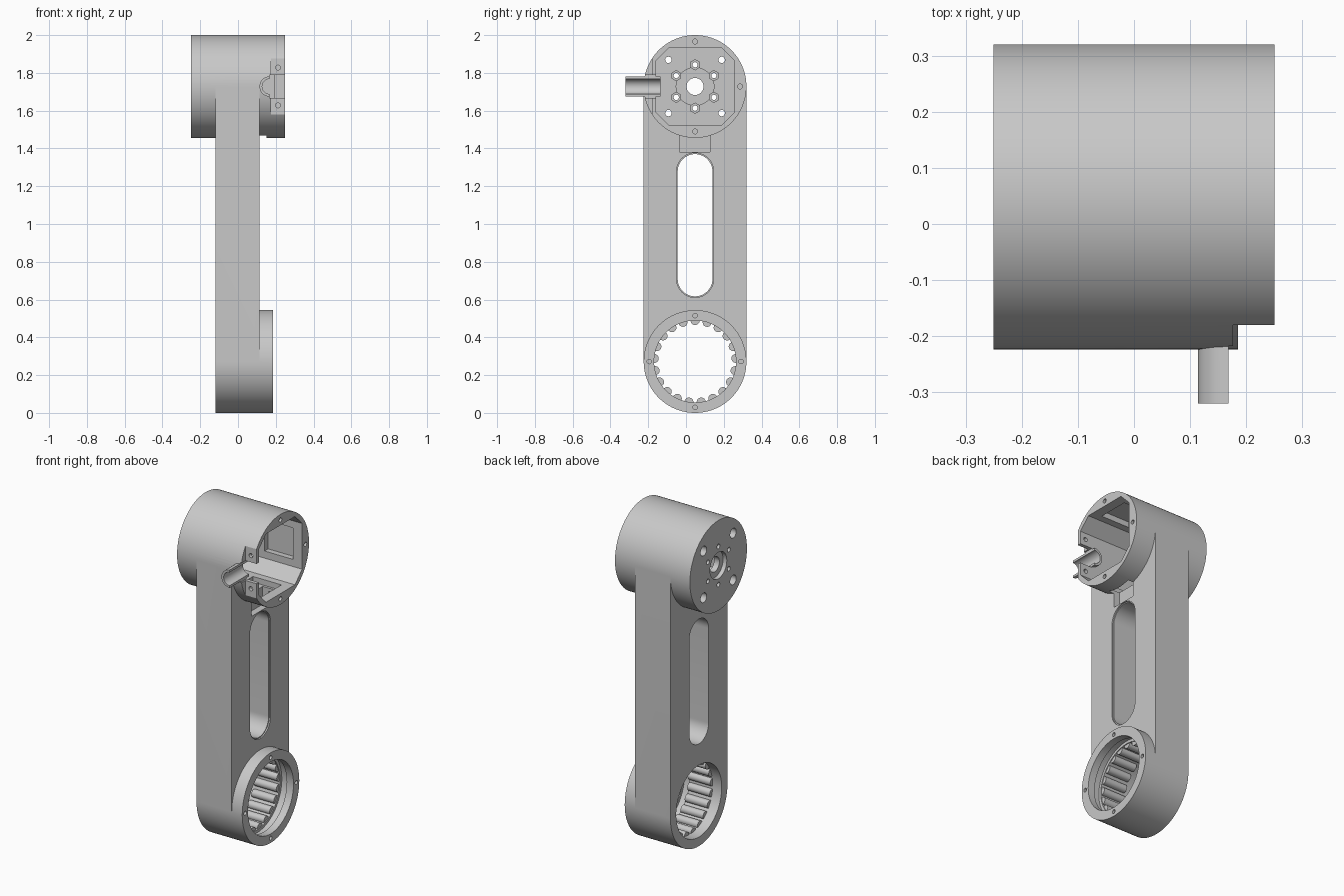
import bpy, bmesh, math
from mathutils import Vector

if "Cube" in bpy.data.objects:
    bpy.data.objects.remove(bpy.data.objects["Cube"])

CY, R = 0.048, 0.272          # centre line and outer radius
ZT, ZB = 1.728, 0.272         # upper and lower joint heights
gray = bpy.data.materials.new("light_gray")
gray.diffuse_color = (0.58, 0.58, 0.58, 1)
gray.use_nodes = True
gray.node_tree.nodes["Principled BSDF"].inputs["Base Color"].default_value = gray.diffuse_color


def circle(a, b, r, n=32, start=0.0, sweep=2 * math.pi):
    m = n if sweep > 6.28 else n + 1
    return [(a + r * math.cos(start + sweep * i / n),
             b + r * math.sin(start + sweep * i / n)) for i in range(m)]


def add_prism(bm, pts, lo, hi, axis):
    """Extrude a profile along x (points are y, z) or y (points are x, z)."""
    place = (lambda p, t: (t, p[0], p[1])) if axis == "x" else (lambda p, t: (p[0], t, p[1]))
    f = bm.faces.new([bm.verts.new(place(p, lo)) for p in pts])
    ext = bmesh.ops.extrude_face_region(bm, geom=[f])
    d = Vector((hi - lo, 0, 0)) if axis == "x" else Vector((0, hi - lo, 0))
    bmesh.ops.translate(bm, vec=d, verts=[v for v in ext["geom"] if isinstance(v, bmesh.types.BMVert)])


def make(name, prisms):
    bm = bmesh.new()
    for pts, lo, hi, axis in prisms:
        add_prism(bm, pts, lo, hi, axis)
    bmesh.ops.recalc_face_normals(bm, faces=bm.faces)
    me = bpy.data.meshes.new(name)
    bm.to_mesh(me)
    bm.free()
    me.materials.append(gray)
    ob = bpy.data.objects.new(name, me)
    bpy.context.collection.objects.link(ob)
    return ob


def boolean(ob, op, pts, lo, hi, axis="x"):
    tool = make("helper", [(pts, lo, hi, axis)])
    tool.hide_render = True
    mod = ob.modifiers.new("bool", "BOOLEAN")
    mod.operation, mod.solver, mod.object = op, "EXACT", tool
    bpy.context.view_layer.objects.active = ob
    bpy.ops.object.modifier_apply(modifier=mod.name)
    bpy.data.objects.remove(tool, do_unlink=True)


def rect(a0, a1, b0, b1):
    return [(a0, b0), (a1, b0), (a1, b1), (a0, b1)]


def slot(r, z0, z1):
    return circle(CY, z0, r, 24, math.pi, math.pi) + circle(CY, z1, r, 24, 0, math.pi)


# Arm with rounded lower end, motor housing, lower ring
arm = circle(CY, ZB, R, 48, math.pi, math.pi) + [(CY + R, ZT), (CY - R, ZT)]
body = make("arm_body", [(arm, -0.12, 0.115, "x")])


def cut(*a):
    boolean(body, "DIFFERENCE", *a)


boolean(body, "UNION", circle(CY, ZT, R, 96), -0.25, 0.25)
boolean(body, "UNION", circle(CY, ZB, R, 96), 0.115, 0.185)

# Long slot through the arm, with a small relief on the front edge
cut(slot(0.092, 0.709, 1.278), -0.2, 0.2)
cut(slot(0.098, 0.709, 1.278), 0.107, 0.2)

# Lower bore and its retaining groove
cut(circle(CY, ZB, 0.217, 84), -0.2, 0.3)
cut(circle(CY, ZB, 0.234, 84), 0.095, 0.14)

# Octagonal motor cavity with pockets in three walls
h, k = 0.206, 0.138
octagon = [(h, -k), (h, k), (k, h), (-k, h), (-h, k), (-h, -k), (-k, -h), (k, -h)]
cut([(CY + a, ZT + b) for a, b in octagon], -0.18, 0.3)
w, d = 0.095, 0.24
cut(rect(CY + 0.1, CY + d, ZT - w, ZT + w), 0.0, 0.19)
cut(rect(CY - w, CY + w, ZT + 0.1, ZT + d), 0.0, 0.19)
cut(rect(CY - w, CY + w, ZT - d, ZT - 0.1), 0.0, 0.19)

# Cable channel from the cavity down to the arm face
cut(rect(-0.035, 0.128, 1.38, 1.56), 0.075, 0.15)

# Flat on the front of the housing, half-round cable guide, open notch
cut(rect(0.176, 0.35, 1.5, 1.95), -0.4, -0.18, "y")
boolean(body, "UNION", circle(0.168, ZT, 0.054, 24, math.pi / 2, math.pi), -0.32, -0.135, "y")
cut(circle(0.168, ZT, 0.040, 32), -0.4, -0.1, "y")
cut(rect(0.168, 0.35, ZT - 0.06, ZT + 0.06), -0.4, -0.1, "y")
for s in (-1, 1):
    cut(circle(0.212, ZT + s * 0.1, 0.013, 16), -0.3, -0.1, "y")

# Rim screw holes on the housing and the lower ring
for i in range(4):
    c, s = round(math.cos(i * math.pi / 2)), round(math.sin(i * math.pi / 2))
    if i != 2:
        cut(circle(CY + 0.238 * c, ZT + 0.238 * s, 0.013, 16), 0.2, 0.3)
    cut(circle(CY + 0.243 * c, ZB + 0.243 * s, 0.012, 16), 0.15, 0.3)

# End wall: central opening with recesses on both sides
cut(circle(CY, ZT, 0.045, 40), -0.3, -0.1)
cut(circle(CY, ZT, 0.080, 40), -0.3, -0.225)
cut(circle(CY, ZT, 0.100, 48), -0.19, -0.1)

# End wall: four corner screws and six hexagonal nut seats
for sy in (-1, 1):
    for sz in (-1, 1):
        y, z = CY + 0.141 * sy, ZT + 0.141 * sz
        cut(circle(y, z, 0.017, 20), -0.3, -0.1)
        cut(circle(y, z, 0.029, 24), -0.3, -0.215)
for i in range(6):
    a = math.pi / 2 + i * math.pi / 3
    y, z = CY + 0.115 * math.cos(a), ZT + 0.115 * math.sin(a)
    cut(circle(y, z, 0.014, 16), -0.3, -0.1)
    cut(circle(y, z, 0.027, 6, a), -0.2, -0.1)

# Ring of pins lining the lower bore
pins = []
for i in range(21):
    a = math.pi / 2 + i * 2 * math.pi / 21
    pins.append((circle(CY + 0.217 * math.cos(a), ZB + 0.217 * math.sin(a), 0.024, 16), -0.06, 0.09, "x"))
make("bore_pins", pins)

# Smooth round surfaces, keep edges crisp
for ob in list(bpy.context.scene.objects):
    bpy.ops.object.select_all(action="DESELECT")
    ob.select_set(True)
    bpy.context.view_layer.objects.active = ob
    bpy.ops.object.shade_smooth_by_angle(angle=math.radians(30))
